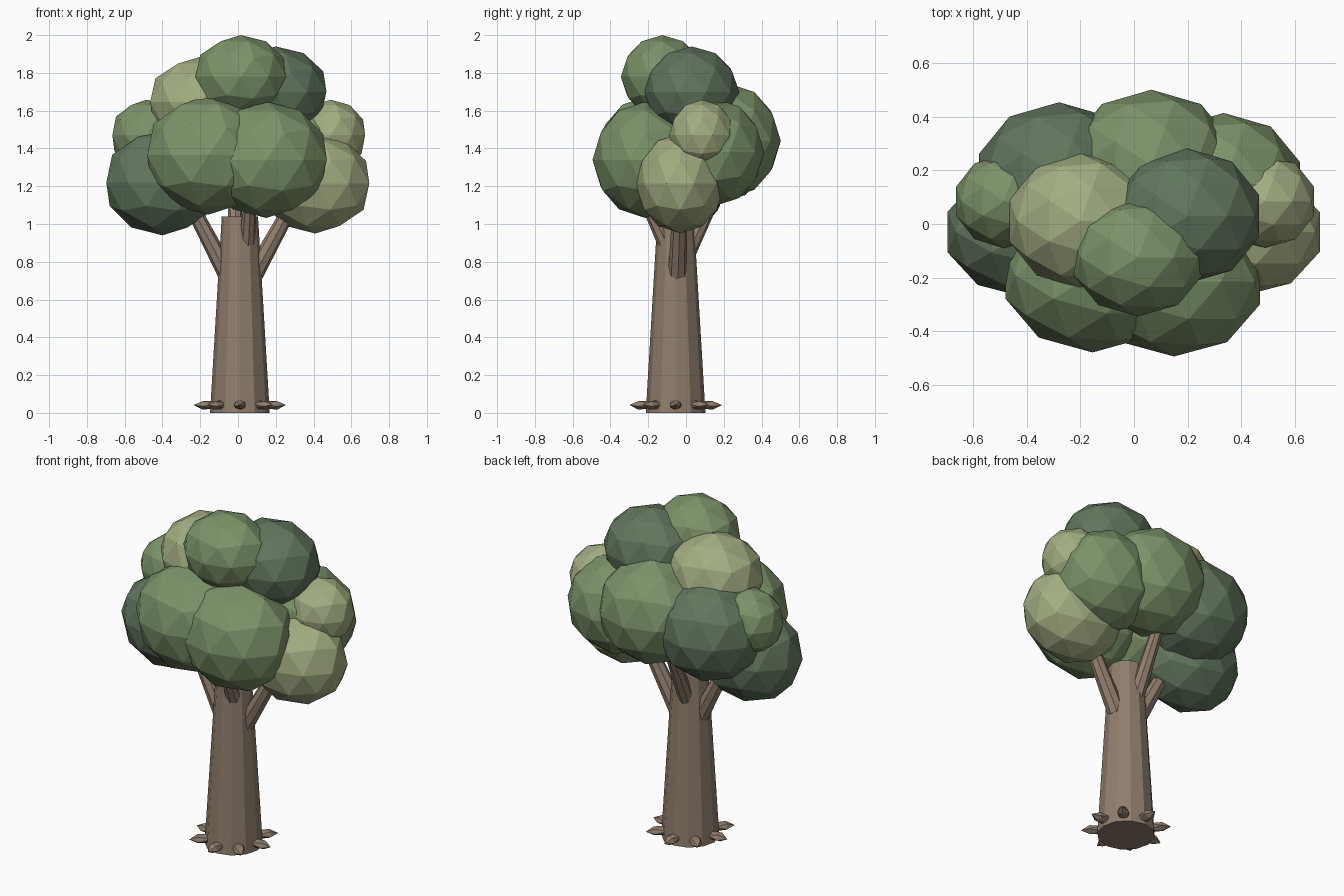
import bpy, math
from mathutils import Vector

if "Cube" in bpy.data.objects:
    bpy.data.objects.remove(bpy.data.objects["Cube"])


def material(name, rgb):
    m = bpy.data.materials.new(name)
    m.diffuse_color = (*rgb, 1)
    m.use_nodes = True
    m.node_tree.nodes["Principled BSDF"].inputs["Base Color"].default_value = m.diffuse_color
    return m


BARK = material("bark", (0.28, 0.21, 0.155))
DARK = material("dark_leaf", (0.12, 0.18, 0.11))
MID = material("mid_leaf", (0.20, 0.29, 0.14))
LIGHT = material("light_leaf", (0.36, 0.42, 0.22))


def finish(name, mat):
    ob = bpy.context.object
    ob.name = name
    ob.data.materials.append(mat)
    return ob


def tapered(name, start, end, r1, r2, sides):
    """Tapered log running from start to end."""
    a, b = Vector(start), Vector(end)
    bpy.ops.mesh.primitive_cone_add(
        vertices=sides, radius1=r1, radius2=r2, depth=(b - a).length,
        location=(a + b) / 2, rotation=(b - a).to_track_quat('Z', 'Y').to_euler())
    return finish(name, BARK)


def leaf_ball(name, centre, half, mat):
    """Faceted leaf clump, given half extents (flat facets face +-x)."""
    bpy.ops.mesh.primitive_ico_sphere_add(subdivisions=2, radius=1, location=centre)
    ob = finish(name, mat)
    ob.scale = (half[0] / 0.951, half[1], half[2])


# Trunk
CX, CY = 0.01, -0.055
tapered("trunk", (CX, CY, 0), (CX, CY, 1.04), 0.158, 0.096, 12)

# Branches reaching into the crown
tapered("left_branch", (-0.06, -0.05, 0.74), (-0.29, -0.04, 1.18), 0.05, 0.035, 8)
tapered("right_branch", (0.085, -0.045, 0.735), (0.33, -0.03, 1.18), 0.05, 0.035, 8)
tapered("front_branch", (0.05, -0.11, 0.9), (0.07, -0.27, 1.25), 0.042, 0.03, 8)
tapered("back_branch", (-0.01, 0.0, 0.83), (-0.02, 0.2, 1.25), 0.045, 0.032, 8)

# Ring of pointed root stubs
for i in range(8):
    a = i * math.pi / 4
    bpy.ops.mesh.primitive_ico_sphere_add(
        subdivisions=1, radius=1,
        location=(CX + 0.16 * math.cos(a), CY + 0.16 * math.sin(a), 0.042),
        rotation=(0, math.pi / 2, a))
    finish(f"root_{i + 1}", BARK).scale = (0.027, 0.036, 0.085)

# Crown clumps: name, centre, half extents, colour
CROWN = [
    ("top", (0.015, -0.125, 1.78), (0.24, 0.22, 0.22), MID),
    ("upper_right", (0.2, 0.03, 1.70), (0.268, 0.252, 0.24), DARK),
    ("upper_left", (-0.2, 0.012, 1.645), (0.265, 0.252, 0.24), LIGHT),
    ("front_left", (-0.155, -0.19, 1.365), (0.325, 0.29, 0.315), MID),
    ("front_right", (0.15, -0.215, 1.34), (0.32, 0.28, 0.308), MID),
    ("low_left", (-0.4, -0.03, 1.22), (0.297, 0.245, 0.28), DARK),
    ("low_right", (0.41, -0.03, 1.215), (0.285, 0.237, 0.265), LIGHT),
    ("side_right", (0.49, 0.085, 1.47), (0.183, 0.175, 0.188), LIGHT),
    ("side_left", (-0.485, 0.085, 1.47), (0.18, 0.175, 0.188), MID),
    ("back_right", (0.335, 0.15, 1.38), (0.285, 0.265, 0.285), MID),
    ("back_centre", (0.065, 0.22, 1.44), (0.3, 0.282, 0.305), MID),
    ("back_left", (-0.28, 0.175, 1.40), (0.3, 0.28, 0.29), DARK),
]
for part, centre, half, mat in CROWN:
    leaf_ball(part + "_leaves", centre, half, mat)
